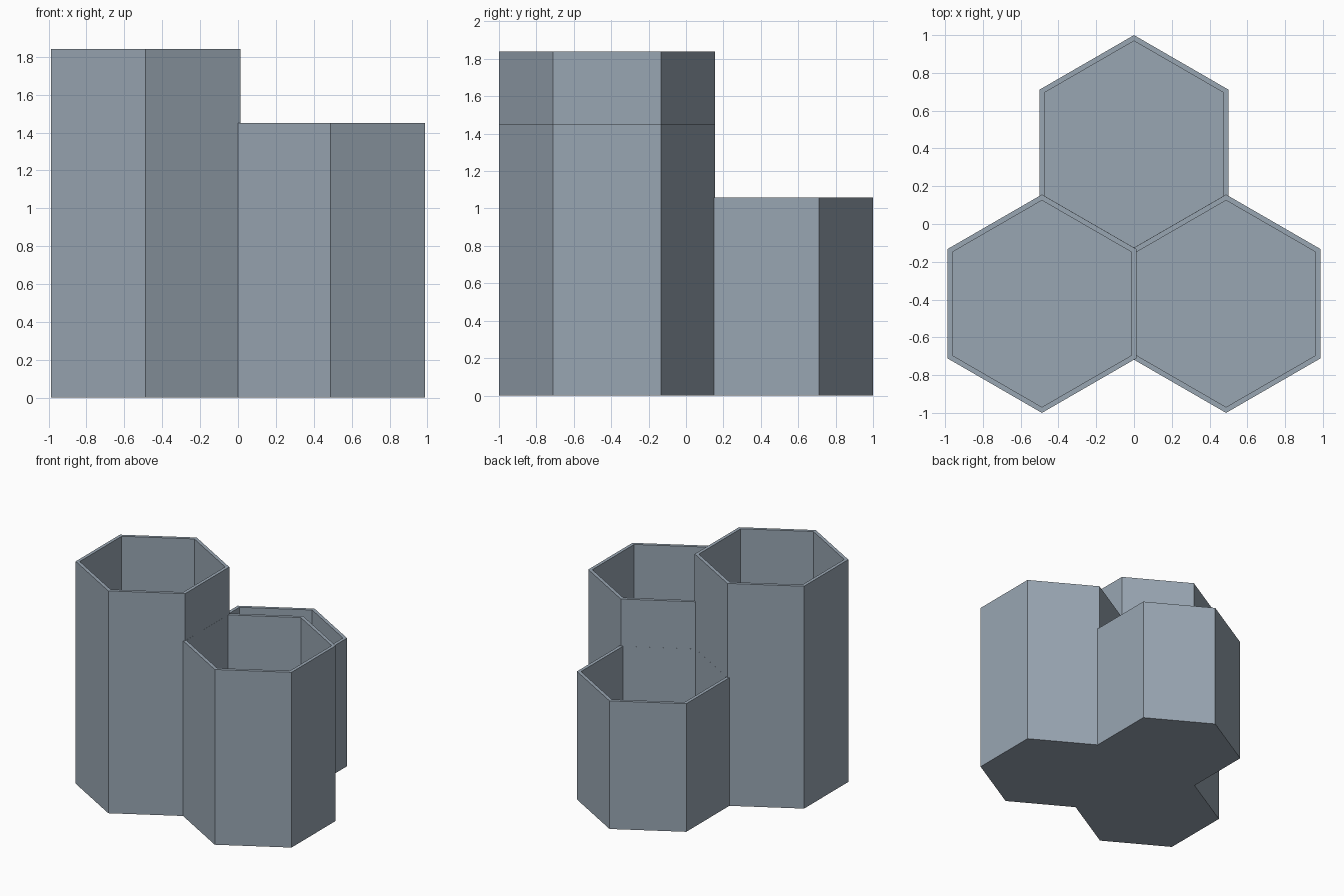
import bpy, bmesh, math

if "Cube" in bpy.data.objects:
    bpy.data.objects.remove(bpy.data.objects["Cube"])

R_OUT, R_IN, FLOOR = 0.578, 0.547, 0.04

grey = bpy.data.materials.new("blue_grey")
grey.diffuse_color = (0.318, 0.381, 0.448, 1)
grey.use_nodes = True
grey.node_tree.nodes["Principled BSDF"].inputs["Base Color"].default_value = grey.diffuse_color


def hex_cup(name, x, y, height):
    """Open hexagonal cup with a thin wall and a closed floor."""
    bm = bmesh.new()

    def ring(r, z):
        return [bm.verts.new((r * math.sin(i * math.pi / 3),
                              r * math.cos(i * math.pi / 3), z)) for i in range(6)]

    # Outer wall up, over the rim, inner wall down to the floor
    rings = [ring(R_OUT, 0), ring(R_OUT, height), ring(R_IN, height), ring(R_IN, FLOOR)]
    for a, b in zip(rings, rings[1:]):
        for i in range(6):
            j = (i + 1) % 6
            bm.faces.new((a[i], a[j], b[j], b[i]))
    bm.faces.new(rings[0])
    bm.faces.new(rings[-1])
    bmesh.ops.recalc_face_normals(bm, faces=bm.faces)
    mesh = bpy.data.meshes.new(name)
    bm.to_mesh(mesh)
    bm.free()
    mesh.materials.append(grey)
    obj = bpy.data.objects.new(name, mesh)
    obj.location = (x, y, 0)
    bpy.context.collection.objects.link(obj)


# Three cups of stepped height whose walls overlap
hex_cup("tall_cup", -0.4875, -0.422, 1.84)
hex_cup("middle_cup", 0.4875, -0.422, 1.45)
hex_cup("short_cup", 0, 0.422, 1.06)
